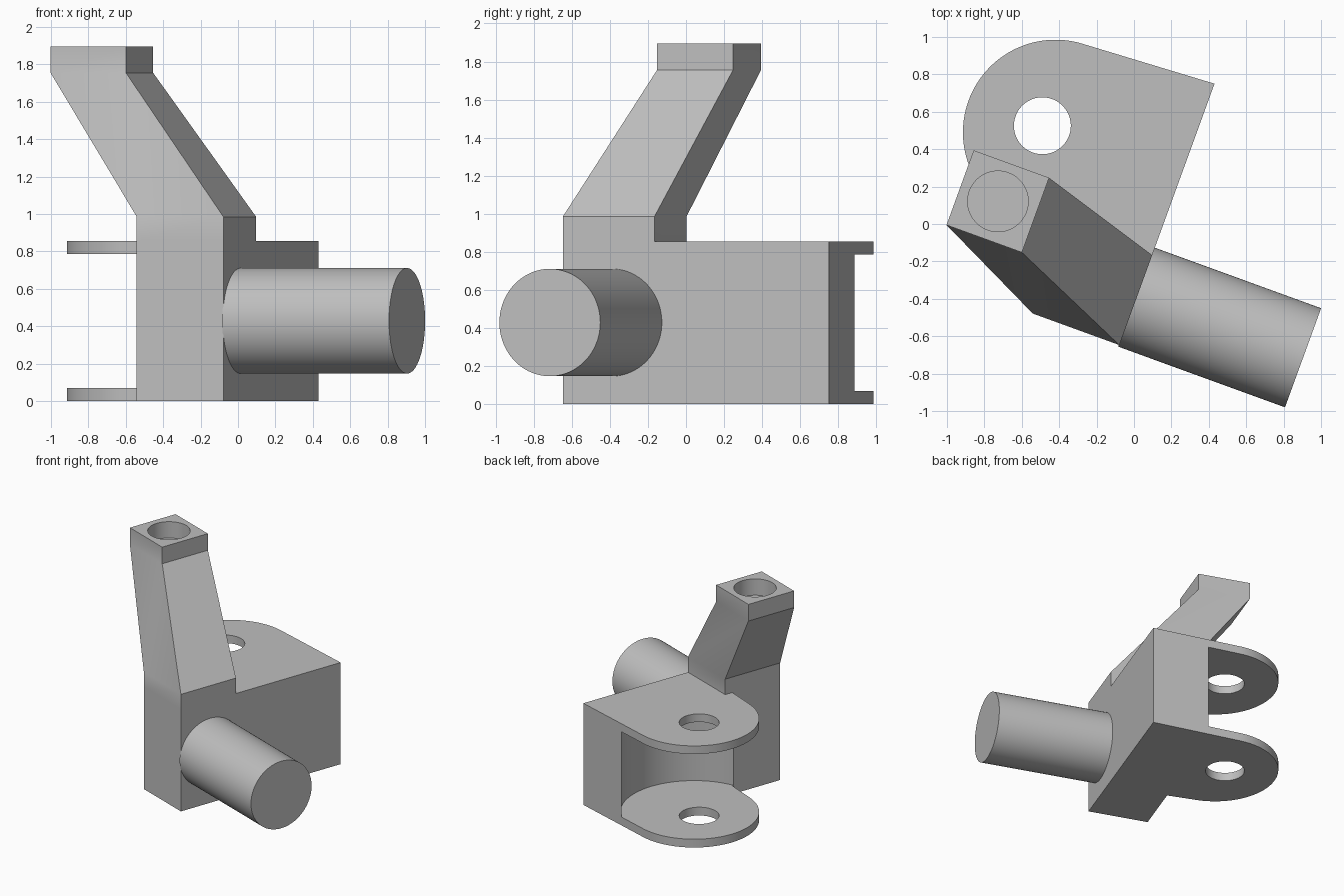
import bpy, bmesh, math
from mathutils import Matrix

if "Cube" in bpy.data.objects:
    bpy.data.objects.remove(bpy.data.objects["Cube"])

TURN = Matrix.Rotation(math.radians(-20), 4, 'Z')   # whole part is turned in plan
steel = bpy.data.materials.new("grey_steel")
steel.diffuse_color = (0.52, 0.52, 0.52, 1)
steel.use_nodes = True
steel.node_tree.nodes["Principled BSDF"].inputs["Base Color"].default_value = steel.diffuse_color


def loft(name, rings):
    """Closed solid through a stack of rings of equal point count."""
    bm = bmesh.new()
    loops = [[bm.verts.new(p) for p in ring] for ring in rings]
    n = len(loops[0])
    for a, b in zip(loops, loops[1:]):
        for i in range(n):
            j = (i + 1) % n
            bm.faces.new((a[i], a[j], b[j], b[i]))
    bm.faces.new(loops[0][::-1])
    bm.faces.new(loops[-1])
    bmesh.ops.recalc_face_normals(bm, faces=bm.faces)
    bm.transform(TURN)
    me = bpy.data.meshes.new(name)
    bm.to_mesh(me)
    bm.free()
    me.materials.append(steel)
    ob = bpy.data.objects.new(name, me)
    bpy.context.collection.objects.link(ob)
    return ob


def prism(name, pts, z0, z1):
    return loft(name, [[(x, y, z) for x, y in pts] for z in (z0, z1)])


def arc(cx, cy, r, a0, a1, n):
    return [(cx + r * math.cos(math.radians(a0 + (a1 - a0) * i / n)),
             cy + r * math.sin(math.radians(a0 + (a1 - a0) * i / n))) for i in range(n + 1)]


def circle(cx, cy, r, n=96):
    return arc(cx, cy, r, 0, 360, n)[:-1]


def rect(x0, x1, y0, y1, z):
    return [(x0, y0, z), (x1, y0, z), (x1, y1, z), (x0, y1, z)]


def select(ob):
    bpy.ops.object.select_all(action='DESELECT')
    ob.select_set(True)
    bpy.context.view_layer.objects.active = ob


def cut(ob, cutter):
    cutter.hide_render = True
    m = ob.modifiers.new("cut", 'BOOLEAN')
    m.operation, m.solver, m.object = 'DIFFERENCE', 'EXACT', cutter
    select(ob)
    bpy.ops.object.modifier_apply(modifier=m.name)
    bpy.data.objects.remove(cutter)


L, R, FRONT, BACK, TOP = -0.345, 0.148, -0.635, 0.852, 0.855
CX, CY = -0.562, 0.317       # centre of the rounded lugs

# Main block with rounded end
outline = [(L, FRONT), (R, FRONT), (R, BACK)] + arc(CX, CY, 0.495, 93.3, 266.7, 64) + [(L, -0.19)]
body = prism("knuckle_body", outline, 0, TOP)

# Round slot leaving two lugs, and the bolt hole through both
cut(body, prism("slot_cutter", circle(CX, CY, 0.563, 128), 0.07, 0.787))
cut(body, prism("bolt_hole_cutter", circle(-0.64, 0.326, 0.152), -0.2, 1.1))

# Leaning arm with a blind socket in its end
ARM_BACK = -0.123
arm = loft("leaning_arm", [
    rect(L, R, FRONT, ARM_BACK, TOP),
    rect(L, R, FRONT, ARM_BACK, 0.985),
    rect(-0.94, -0.511, -0.348, 0.077, 1.755),
    rect(-0.94, -0.511, -0.348, 0.077, 1.895)])
cut(arm, prism("socket_cutter", circle(-0.725, -0.135, 0.162), 1.758, 2.2))

# Round axle pin
axle = loft("axle_pin", [[(x, -0.363 + y, 0.429 + z) for y, z in circle(0, 0, 0.282)]
                         for x in (0.145, 1.094)])

for ob in (body, arm, axle):
    select(ob)
    bpy.ops.object.shade_smooth_by_angle(angle=math.radians(25))
